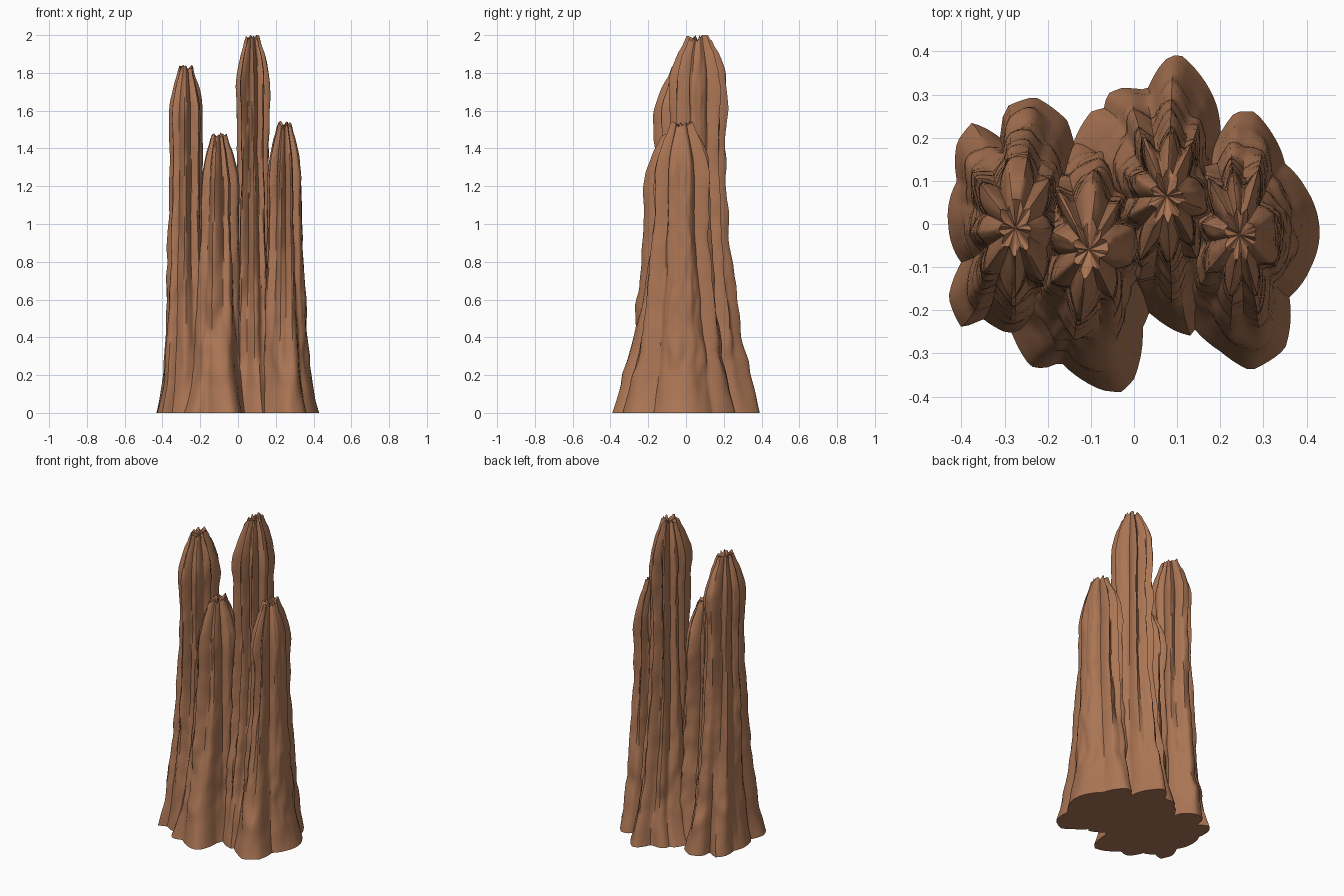
import bpy, bmesh, math
from mathutils import Vector, noise

AROUND = 112     # points in each ring
STEP = 0.03      # height between rings

clay = bpy.data.materials.new("brown_clay")
clay.diffuse_color = (0.41, 0.18, 0.09, 1)


def mix(table, x):
    """Straight-line lookup in a list of (x, value) pairs."""
    for (a, va), (b, vb) in zip(table, table[1:]):
        if x <= b:
            return va + (vb - va) * (x - a) / max(b - a, 1e-6)
    return table[-1][1]


def polar(points, cx, cy):
    """Outline as radius by angle, with the ends repeated so lookups run full circle."""
    p = sorted((math.atan2(y - cy, x - cx), math.hypot(x - cx, y - cy)) for x, y in points)
    return [(p[-1][0] - math.tau, p[-1][1])] + p + [(p[0][0] + math.tau, p[0][1])]


# crown width against distance below the tip
CROWN = [(0, 0.42), (0.05, 0.52), (0.1, 0.72), (0.2, 0.97), (0.29, 1.04), (0.45, 0.97), (3, 0.98)]


def spire(name, tip, height, seed, crown_outline, foot_outline):
    cx, cy = tip
    foot = polar(foot_outline, cx, cy)
    head = polar(crown_outline, cx, cy)
    levels = int(height / STEP)
    bm = bmesh.new()
    rings = []
    for k in range(levels + 1):
        z = height * k / levels
        fade = max(0, 1 - z / 1.3)
        wx, wy = 0.55 * fade ** 1.2 + 0.45 * fade ** 8, fade ** 1.85
        crown = mix(CROWN, height - z)
        ring = []
        for i in range(AROUND):
            a = -math.pi + math.tau * i / AROUND
            c, s = math.cos(a), math.sin(a)
            # grooves wander with height
            sway = 0.06 * noise.noise(Vector((seed * 7.3, z * 3, c)))
            rf = mix(foot, a)
            rh = mix(head, (a + sway + math.pi) % math.tau - math.pi) * crown
            # broad lumps and finer pitting
            lump = noise.noise(Vector((c * 2 + seed * 5.1, s * 2, z * 6)))
            lump += 0.6 * noise.noise(Vector((c * 4, s * 4 + seed * 9.7, z * 12)))
            bump = 1 + 0.08 * lump * min(1, z * 4)
            x = c * (rf * wx + rh * (1 - wx)) * bump
            y = s * (rf * wy + rh * (1 - wy)) * bump
            top = 0.0
            if k == levels:   # ragged rim
                top = -0.012 + 0.03 * noise.noise(Vector((c * 3 + seed, s * 3, 3.3)))
            ring.append(bm.verts.new((cx + x, cy + y, min(2.0, z + top))))
        rings.append(ring)
    for low, high in zip(rings, rings[1:]):
        for i in range(AROUND):
            j = (i + 1) % AROUND
            bm.faces.new((low[i], low[j], high[j], high[i]))
    bm.faces.new(rings[0][::-1])
    hub = bm.verts.new((cx, cy, height - 0.03))
    for i in range(AROUND):
        bm.faces.new((rings[-1][i], rings[-1][(i + 1) % AROUND], hub))
    mesh = bpy.data.meshes.new(name)
    bm.to_mesh(mesh)
    bm.free()
    mesh.materials.append(clay)
    ob = bpy.data.objects.new(name, mesh)
    bpy.context.collection.objects.link(ob)
    bpy.ops.object.select_all(action='DESELECT')
    ob.select_set(True)
    bpy.context.view_layer.objects.active = ob
    bpy.ops.object.shade_smooth_by_angle(angle=math.radians(45))


# left spire
spire("left_spire", (-0.275, -0.01), 1.84, 3, [
    (-0.36, 0.10), (-0.31, 0.08), (-0.29, 0.15), (-0.25, 0.15), (-0.235, 0.09),
    (-0.20, 0.10), (-0.215, 0.02), (-0.185, -0.01), (-0.21, -0.05), (-0.21, -0.13),
    (-0.25, -0.11), (-0.28, -0.17), (-0.31, -0.11), (-0.345, -0.11), (-0.335, -0.05),
    (-0.365, -0.02), (-0.34, 0.02)], [
    (-0.41, 0.19), (-0.375, 0.235), (-0.31, 0.20), (-0.30, 0.27), (-0.23, 0.295),
    (-0.155, 0.24), (-0.14, 0.19), (-0.15, 0.0), (-0.15, -0.20), (-0.22, -0.25),
    (-0.30, -0.25), (-0.35, -0.22), (-0.40, -0.24), (-0.43, -0.17), (-0.40, -0.09),
    (-0.43, -0.005), (-0.41, 0.10)])

# short front spire
spire("front_spire", (-0.105, -0.06), 1.48, 5, [
    (-0.18, 0.08), (-0.135, 0.04), (-0.085, 0.12), (-0.06, 0.05), (-0.03, 0.05),
    (-0.045, 0.0), (-0.005, -0.01), (-0.01, -0.09), (-0.05, -0.10), (-0.055, -0.17),
    (-0.085, -0.15), (-0.13, -0.22), (-0.145, -0.14), (-0.185, -0.13), (-0.16, -0.07),
    (-0.19, -0.02), (-0.155, 0.0)], [
    (-0.28, -0.26), (-0.24, -0.33), (-0.21, -0.335), (-0.17, -0.32), (-0.075, -0.385),
    (-0.03, -0.39), (0.0, -0.36), (0.02, -0.24), (0.035, -0.205), (0.03, 0.0),
    (-0.02, 0.16), (-0.13, 0.19), (-0.20, 0.14), (-0.25, 0.0)])

# tall back spire
spire("tall_spire", (0.075, 0.065), 2.0, 8, [
    (0.085, 0.22), (0.055, 0.16), (0.02, 0.20), (0.03, 0.12), (-0.005, 0.11),
    (0.015, 0.06), (-0.01, 0.02), (0.025, 0.0), (0.02, -0.08), (0.06, -0.03),
    (0.085, -0.09), (0.105, -0.03), (0.135, -0.05), (0.13, 0.02), (0.165, 0.03),
    (0.16, 0.08), (0.125, 0.11), (0.13, 0.18), (0.105, 0.16)], [
    (0.20, 0.20), (0.19, 0.28), (0.105, 0.395), (0.07, 0.38), (0.03, 0.31),
    (-0.03, 0.315), (-0.065, 0.30), (-0.065, 0.27), (-0.10, 0.26), (-0.14, 0.19),
    (-0.10, 0.0), (0.0, -0.18), (0.035, -0.205), (0.10, -0.25), (0.135, -0.26),
    (0.145, -0.24), (0.21, -0.15), (0.23, 0.05)])

# right spire
spire("right_spire", (0.245, -0.025), 1.54, 11, [
    (0.29, 0.12), (0.255, 0.08), (0.23, 0.13), (0.215, 0.07), (0.175, 0.10),
    (0.19, 0.02), (0.16, 0.0), (0.185, -0.04), (0.17, -0.11), (0.21, -0.10),
    (0.225, -0.16), (0.25, -0.12), (0.28, -0.17), (0.285, -0.09), (0.32, -0.09),
    (0.33, -0.03), (0.325, 0.02), (0.285, 0.04)], [
    (0.13, -0.23), (0.20, -0.295), (0.27, -0.34), (0.35, -0.29), (0.36, -0.17),
    (0.41, -0.10), (0.43, -0.03), (0.40, 0.08), (0.35, 0.14), (0.32, 0.21),
    (0.28, 0.26), (0.235, 0.26), (0.20, 0.21), (0.13, 0.12), (0.10, -0.05)])
